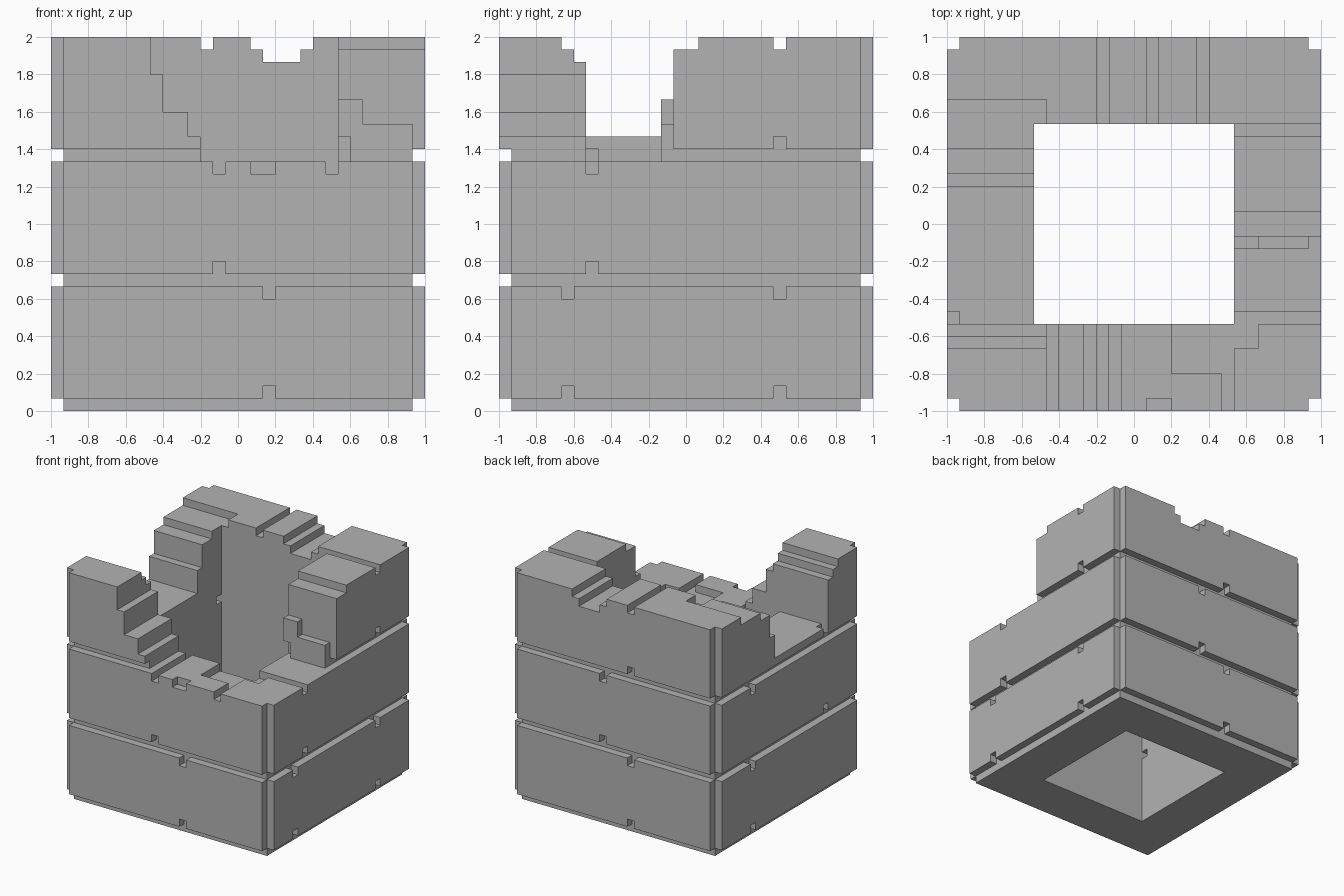
import bpy
import bmesh

if "Cube" in bpy.data.objects:
    bpy.data.objects.remove(bpy.data.objects["Cube"], do_unlink=True)

UNIT = 1 / 15      # one masonry block
HALF = 15          # half width of the tower in blocks
TOP = 30           # full height in blocks
INNER = 8          # half width of the open shaft
GROOVES = (0, 10, 20)

stone = bpy.data.materials.new("grey stone")
stone.use_nodes = True
grey = (0.45, 0.45, 0.45, 1)
stone.diffuse_color = grey
stone.node_tree.nodes["Principled BSDF"].inputs["Base Color"].default_value = grey

solid = set()


def blocks(x0, x1, y0, y1, z0, z1):
    return {(x, y, z) for x in range(x0, x1) for y in range(y0, y1) for z in range(z0, z1)}


def add(*box):
    solid.update(blocks(*box))


def cut(*box):
    solid.difference_update(blocks(*box))


def lower(x0, x1, y0, y1, height):
    """Break the wall down to a given height."""
    cut(x0, x1, y0, y1, height, TOP)


def chip(side, start, z):
    """Knock one block out of the outer face of a wall."""
    near, far = (-HALF, 1 - HALF), (HALF - 1, HALF)
    along = (start, start + 1)
    spans = {
        "front": along + near,
        "back": along + far,
        "west": near + along,
        "east": far + along,
    }
    cut(*spans[side], z, z + 1)


# Square hollow tower
add(-HALF, HALF, -HALF, HALF, 0, TOP)
cut(-INNER, INNER, -INNER, INNER, 0, TOP)

# Recessed corners and horizontal grooves
edge = HALF - 1
for x in (-HALF, edge):
    for y in (-HALF, edge):
        cut(x, x + 1, y, y + 1, 0, TOP)
for z in GROOVES:
    for e in (-HALF, edge):
        cut(e, e + 1, -HALF, HALF, z, z + 1)
        cut(-HALF, HALF, e, e + 1, z, z + 1)

# Stepped break in the front wall
for x0, x1, height in ((-7, -6, 27), (-6, -4, 24), (-4, -3, 22), (-3, HALF, 20)):
    lower(x0, x1, -HALF, -INNER, height)

# Stepped break in the -x wall
for y0, y1, height in ((-10, -9, 29), (-9, -8, 28)):
    lower(-HALF, -7, y0, y1, height)
for y0, y1, height in ((-8, 3, 22), (3, 4, 25), (4, 6, 28), (6, 8, 29)):
    lower(-HALF, -INNER, y0, y1, height)
lower(-HALF, -7, 8, 10, 29)

# Break in the +x wall with a ragged end
lower(INNER, HALF, -INNER, -1, 20)
add(INNER, 10, -2, -1, 20, 25)
add(10, edge, -2, -1, 20, 23)
cut(INNER, 9, -2, -1, 20, 22)
lower(INNER, HALF, -1, 1, 29)
lower(INNER, HALF, 7, 8, 29)

# Worn top of the back wall
for x0, x1, height in ((-3, -2, 29), (1, 6, 29), (2, 5, 28)):
    lower(x0, x1, INNER, HALF, height)

# Sunken patches in the broken floor
floor = 19
lower(-2, -1, -HALF, -INNER, floor)
lower(1, 3, -HALF, -edge, floor)
lower(3, INNER, -12, -INNER, floor)
lower(7, INNER, -HALF, -12, floor)
lower(INNER, 10, -10, -INNER, floor)
lower(INNER, HALF, -8, -7, floor)

# Chipped blocks along the grooves
chips = {
    "front": ((2, 1), (2, 9), (-2, 11)),
    "back": ((-3, 1), (-3, 9), (-3, 21), (1, 11), (1, 19)),
    "east": ((-10, 1), (7, 1), (-10, 9), (7, 9), (-8, 11), (7, 21)),
    "west": ((7, 1), (7, 9), (-8, 11), (7, 19), (-8, 21)),
}
for side, places in chips.items():
    for start, z in places:
        chip(side, start, z)

# Chipped blocks inside the shaft
for y, z in ((-8, 9), (-8, 20), (7, 19)):
    cut(-9, -INNER, y, y + 1, z, z + 1)


def build_course(name, z0, z1):
    """Skin the exposed sides of one course and merge its flat faces."""
    bm = bmesh.new()
    verts = {}

    def vert(p):
        if p not in verts:
            verts[p] = bm.verts.new([c * UNIT for c in p])
        return verts[p]

    for cell in sorted(c for c in solid if z0 <= c[2] < z1):
        for axis in range(3):
            u, v = (axis + 1) % 3, (axis + 2) % 3
            for step in (-1, 1):
                beside = list(cell)
                beside[axis] += step
                if tuple(beside) in solid:
                    continue
                ring = []
                for du, dv in ((0, 0), (1, 0), (1, 1), (0, 1)):
                    p = list(cell)
                    p[axis] += max(step, 0)
                    p[u] += du
                    p[v] += dv
                    ring.append(vert(tuple(p)))
                bm.faces.new(ring if step > 0 else ring[::-1])
    bmesh.ops.dissolve_limit(bm, angle_limit=0.01, verts=bm.verts[:], edges=bm.edges[:])
    mesh = bpy.data.meshes.new(name)
    bm.to_mesh(mesh)
    bm.free()
    mesh.materials.append(stone)
    bpy.context.collection.objects.link(bpy.data.objects.new(name, mesh))


for name, z0 in zip(("lower_course", "middle_course", "broken_top_course"), GROOVES):
    build_course(name, z0, z0 + 10)
